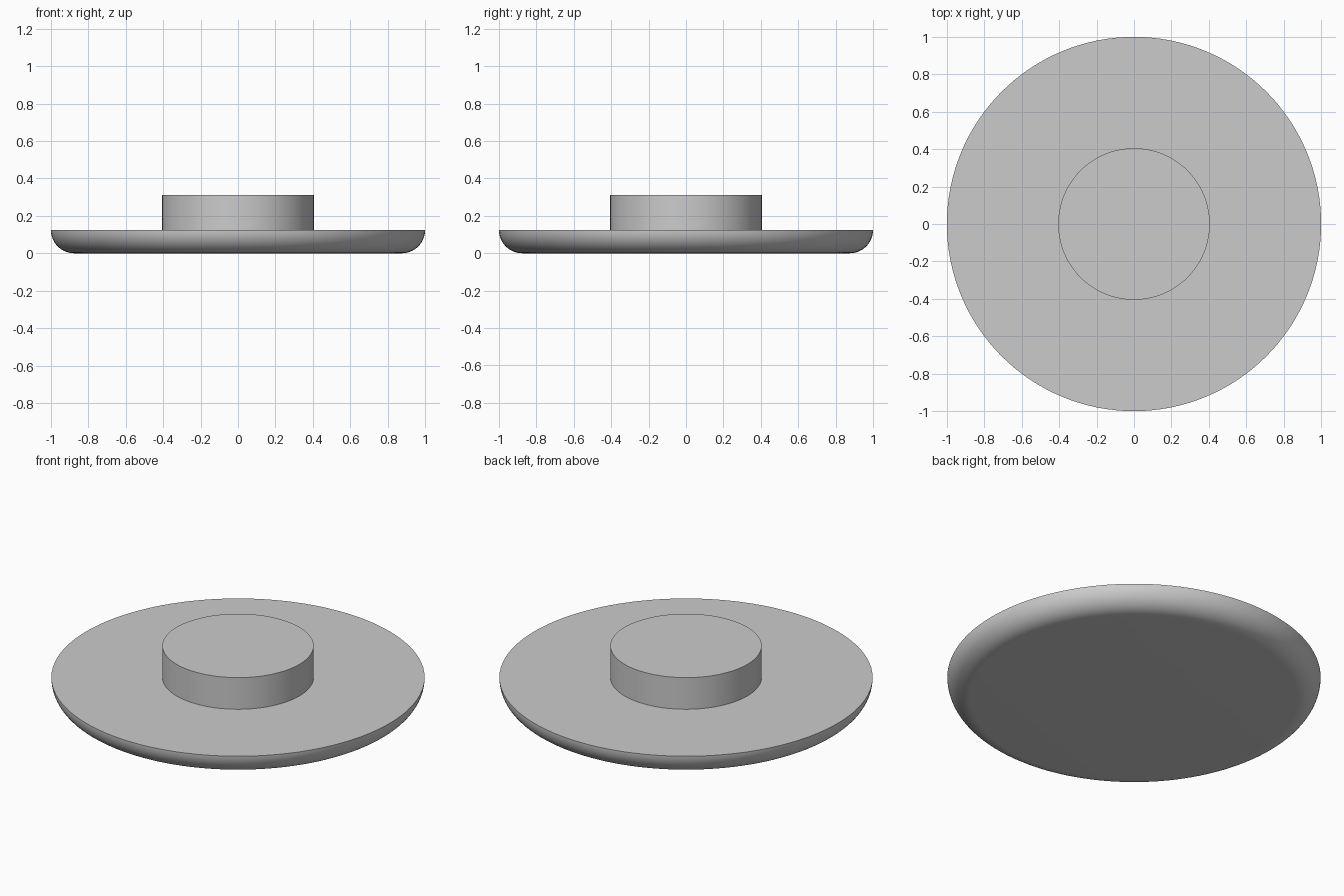
import bpy
import bmesh
from math import sin, cos, pi, radians

SEGMENTS = 128
RIM_RADIUS = 1.0
FILLET = 0.125
KNOB_RADIUS = 0.405
KNOB_TOP = 0.312

cube = bpy.data.objects.get("Cube")
if cube:
    bpy.data.objects.remove(cube, do_unlink=True)

grey = bpy.data.materials.new("plain grey")
grey.use_nodes = True
colour = (0.6, 0.6, 0.6, 1.0)
grey.diffuse_color = colour
grey.node_tree.nodes["Principled BSDF"].inputs["Base Color"].default_value = colour


def lathe(name, profile):
    """Turn a (radius, height) profile about z and cap both ends."""
    bm = bmesh.new()
    rings = []
    for r, z in profile:
        angles = [2 * pi * i / SEGMENTS for i in range(SEGMENTS)]
        rings.append([bm.verts.new((r * cos(a), r * sin(a), z)) for a in angles])
    for low, high in zip(rings, rings[1:]):
        for i in range(SEGMENTS):
            j = (i + 1) % SEGMENTS
            bm.faces.new((low[i], low[j], high[j], high[i]))
    bm.faces.new(rings[0][::-1])
    bm.faces.new(rings[-1])
    mesh = bpy.data.meshes.new(name)
    bm.to_mesh(mesh)
    bm.free()
    mesh.materials.append(grey)
    obj = bpy.data.objects.new(name, mesh)
    bpy.context.collection.objects.link(obj)
    bpy.ops.object.select_all(action="DESELECT")
    obj.select_set(True)
    bpy.context.view_layer.objects.active = obj
    bpy.ops.object.shade_smooth_by_angle(angle=radians(30))
    return obj


# Wide disc with a quarter-round lower edge
steps = 16
arc = [pi / 2 * k / steps for k in range(steps + 1)]
lathe("base_disc", [(RIM_RADIUS - FILLET + FILLET * sin(a), FILLET * (1 - cos(a)))
                    for a in arc])

# Short central cylinder standing on the disc
lathe("centre_knob", [(KNOB_RADIUS, FILLET), (KNOB_RADIUS, KNOB_TOP)])
